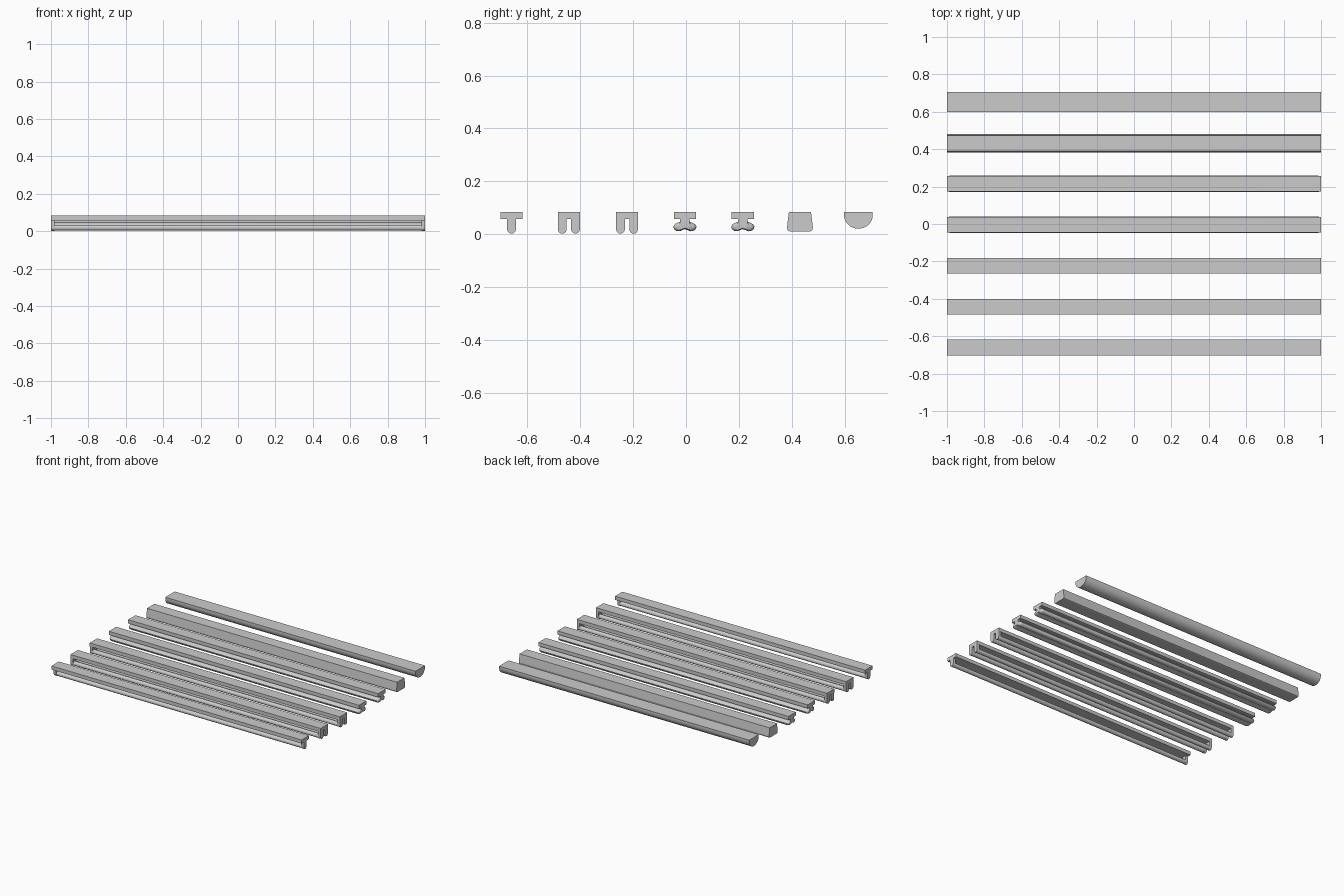
import bpy, math

if "Cube" in bpy.data.objects:
    bpy.data.objects.remove(bpy.data.objects["Cube"])

grey = bpy.data.materials.new("light_grey")
grey.diffuse_color = (0.6, 0.6, 0.6, 1)
grey.use_nodes = True
grey.node_tree.nodes["Principled BSDF"].inputs["Base Color"].default_value = grey.diffuse_color


def extrude(name, profile, x0, x1, smooth=False):
    """Prism along x from a (y, z) outline."""
    n = len(profile)
    verts = [(x, y, z) for x in (x0, x1) for y, z in profile]
    faces = [(i, (i + 1) % n, (i + 1) % n + n, i + n) for i in range(n)]
    faces += [tuple(range(n))[::-1], tuple(range(n, 2 * n))]
    return finish(name, verts, faces, smooth)


def finish(name, verts, faces, smooth):
    me = bpy.data.meshes.new(name)
    me.from_pydata(verts, [], faces)
    me.materials.append(grey)
    ob = bpy.data.objects.new(name, me)
    bpy.context.collection.objects.link(ob)
    bpy.ops.object.select_all(action='DESELECT')
    ob.select_set(True)
    bpy.context.view_layer.objects.active = ob
    bpy.ops.object.mode_set(mode='EDIT')
    bpy.ops.mesh.select_all(action='SELECT')
    bpy.ops.mesh.normals_make_consistent(inside=False)
    bpy.ops.object.mode_set(mode='OBJECT')
    if smooth:
        bpy.ops.object.shade_smooth_by_angle(angle=math.radians(40))
    return ob


def rect(y0, y1, z0, z1):
    return [(y0, z0), (y1, z0), (y1, z1), (y0, z1)]


def arc(cy, cz, ry, rz, a0, a1, n):
    return [(cy + ry * math.cos(math.radians(a0 + (a1 - a0) * i / n)),
             cz + rz * math.sin(math.radians(a0 + (a1 - a0) * i / n))) for i in range(n + 1)]


TOP, PLATE = 0.083, 0.057
R, TZ = 0.0165, 0.0185


def housing(tag, y):
    extrude(tag + "_housing", rect(y - 0.042, y + 0.042, PLATE, TOP), -1, 1)


def tube(tag, y):
    extrude(tag + "_tube", arc(y, TZ, R - 0.001, R - 0.001, 0, 345, 23), -0.985, 0.985, True)
    # lamp holders: straight stem with a round lower end
    holder = [(y + R, PLATE)] + arc(y, TZ, R, R, 0, -180, 12) + [(y - R, PLATE)]
    for s in (-1, 1):
        extrude(tag + "_lamp_holder", holder, min(s, s * 0.98), max(s, s * 0.98), True)


# single-tube fitting
housing("single", -0.66)
tube("single", -0.66)

# two twin-tube fittings
for k, y in enumerate((-0.443, -0.223)):
    housing("twin_%d" % k, y)
    for s in (-1, 1):
        tube("twin_%d" % k, y + s * 0.025)

# two fittings with a kidney-shaped double-lobed diffuser
for k, y in enumerate((-0.004, 0.215)):
    housing("lobed_%d" % k, y)
    extrude("lobed_neck", rect(y - 0.018, y + 0.018, 0.04, PLATE), -1, 1)
    half = [(0, 0.051), (0.012, 0.05), (0.026, 0.044), (0.038, 0.038), (0.044, 0.029),
            (0.041, 0.019), (0.032, 0.012), (0.02, 0.011), (0.009, 0.016), (0, 0.019)]
    ring = half + [(-a, b) for a, b in half[-2:0:-1]]
    n = len(ring)
    steps = [(-1, .7), (-0.995, .9), (-0.985, 1), (0.985, 1), (0.995, .9), (1, .7)]
    verts = [(x, y + a * s, 0.032 + (b - 0.032) * s) for x, s in steps for a, b in ring]
    faces = [(j * n + i, j * n + (i + 1) % n, (j + 1) * n + (i + 1) % n, (j + 1) * n + i)
             for j in range(len(steps) - 1) for i in range(n)]
    faces += [tuple(range(n))[::-1], tuple(range(n * (len(steps) - 1), n * len(steps)))]
    finish("lobed_diffuser", verts, faces, True)

# boxy diffuser with splayed sides
y = 0.431
extrude("box_diffuser", [(y - 0.042, TOP), (y - 0.049, 0.025), (y - 0.046, 0.014), (y - 0.04, 0.011),
                         (y + 0.04, 0.011), (y + 0.046, 0.014), (y + 0.049, 0.025), (y + 0.042, TOP)], -1, 1)

# domed diffuser
y = 0.652
extrude("domed_diffuser", [(y + 0.054, TOP)] + arc(y, 0.071, 0.054, 0.05, 0, -180, 20) + [(y - 0.054, TOP)],
        -1, 1, True)
